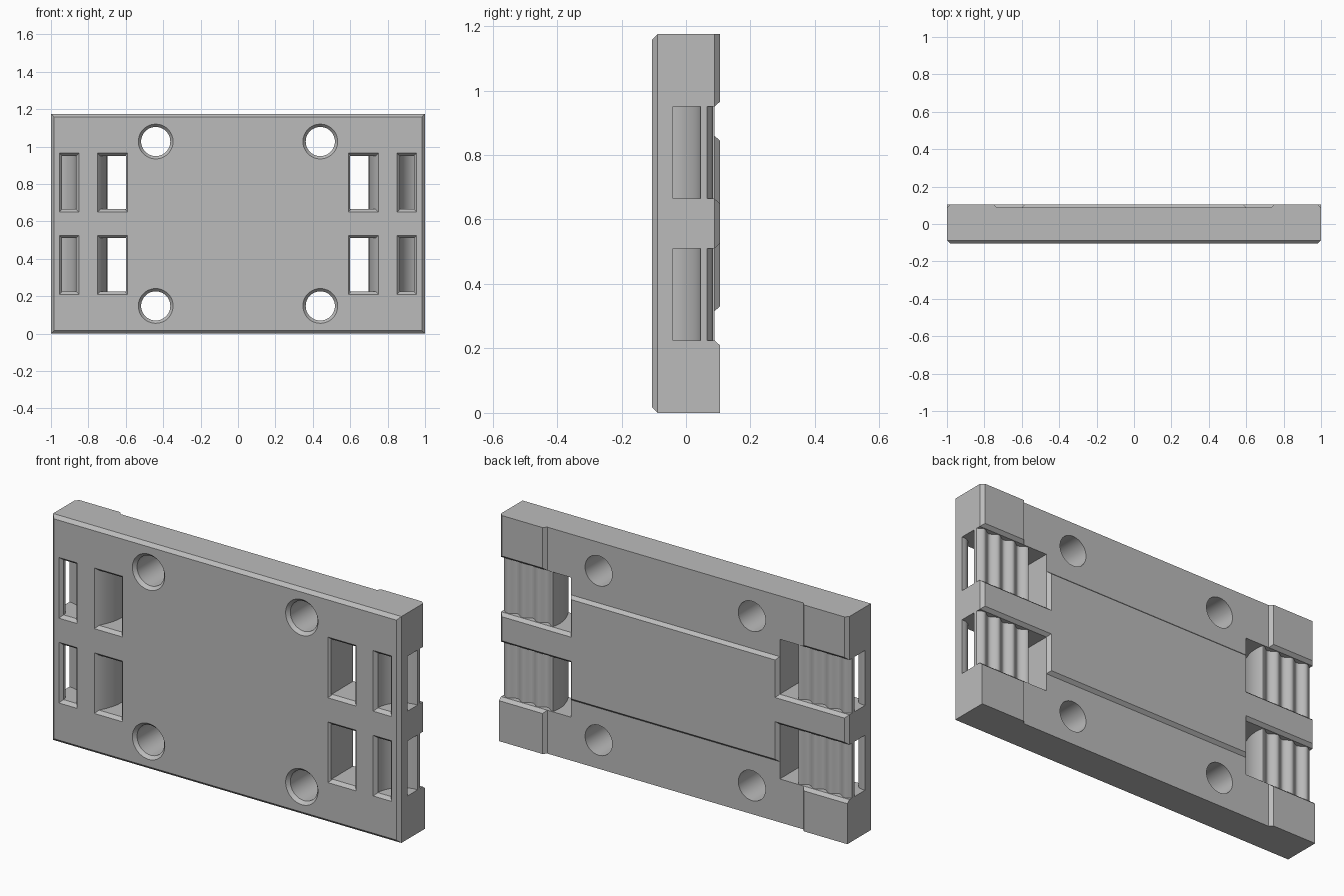
import bpy, bmesh, math

cube = bpy.data.objects.get("Cube")
if cube:
    bpy.data.objects.remove(cube, do_unlink=True)

H, BACK, FRONT = 1.175, 0.105, -0.105   # plate height and faces
LIP = 0.017                             # chamfer size
ROWS = [(0.225, 0.51), (0.665, 0.95)]   # slot rows

grey = bpy.data.materials.new("plain grey")
grey.use_nodes = True
grey.diffuse_color = (0.5, 0.5, 0.5, 1)
grey.node_tree.nodes["Principled BSDF"].inputs["Base Color"].default_value = (0.5, 0.5, 0.5, 1)
cutters = []


def make(name, bm):
    bmesh.ops.recalc_face_normals(bm, faces=bm.faces)
    mesh = bpy.data.meshes.new(name)
    bm.to_mesh(mesh)
    bm.free()
    mesh.materials.append(grey)
    ob = bpy.data.objects.new(name, mesh)
    bpy.context.collection.objects.link(ob)
    return ob


def loft(name, rings, cutter=True):
    """Solid between two matching rings of points."""
    bm = bmesh.new()
    a, b = [[bm.verts.new(p) for p in ring] for ring in rings]
    bm.faces.new(a)
    bm.faces.new(b)
    n = len(a)
    for i in range(n):
        j = (i + 1) % n
        bm.faces.new((a[i], a[j], b[j], b[i]))
    ob = make(name, bm)
    if cutter:
        ob.hide_render = True
        cutters.append(ob)
    return ob


def prism(name, pts, z0, z1, side=1):
    return loft(name, [[(side * x, y, z) for x, y in pts] for z in (z0, z1)])


def rect(x0, x1, z0, z1, y, g=0.0):
    return [(x0 - g, y, z0 - g), (x1 + g, y, z0 - g), (x1 + g, y, z1 + g), (x0 - g, y, z1 + g)]


def flare(name, x0, x1, z0, z1, y0, out, side=1, grow=0.03):
    """Pocket with 45 degree walls that widens outwards."""
    a, b = sorted((side * x0, side * x1))
    return loft(name, [rect(a, b, z0, z1, y0), rect(a, b, z0, z1, y0 + out * 0.034, grow)])


def arc(cx, cy, r, a0, a1, n=14):
    steps = [math.radians(a0 + (a1 - a0) * i / n) for i in range(n + 1)]
    return [(cx + r * math.cos(t), cy + r * math.sin(t)) for t in steps]


# plate with chamfered front rim
plate = loft("mounting_plate", [rect(-1, 1, 0, H, FRONT), rect(-1, 1, 0, H, BACK)], cutter=False)
bm = bmesh.new()
bm.from_mesh(plate.data)
rim = [e for e in bm.edges if all(v.co.y < 0 for v in e.verts)]
bmesh.ops.bevel(bm, geom=rim, offset=LIP, segments=1, affect='EDGES')
bm.to_mesh(plate.data)
bm.free()

# shallow rear recesses above and below the raised centre band
flare("upper_recess", -0.735, 0.735, 0.86, H + 0.2, BACK - LIP, 1)
flare("lower_recess", -0.735, 0.735, -0.2, 0.315, BACK - LIP, 1)

# bolt holes with countersunk fronts
for x in (-0.44, 0.44):
    for z in (0.148, H - 0.148):
        for name, r0, r1, y0, y1 in (("bolt_hole", 0.078, 0.078, -0.2, 0.2),
                                     ("countersink", 0.078, 0.108, FRONT + LIP, FRONT - LIP)):
            loft(name, [[(x + px, y, z + pz) for px, pz in arc(0, 0, r, 0, 352.5, 47)]
                        for r, y in ((r0, y0), (r1, y1))])

# toothed rear trough, joined to the inner through slot
teeth = [(1.1, 0.064)]
for i in range(60):
    x = 1.0 - i * 0.005
    teeth.append((x, 0.073 + 0.011 * math.cos(math.tau * (x - 0.707) / 0.087)))
nose = [(0.70, 0.065), (0.698, 0.04), (0.70, 0.01), (0.707, -0.02), (0.72, -0.055), (0.736, -0.088), (0.736, -0.2)]
trough = [(0.60, -0.2), (0.60, 0.2), (1.1, 0.2)] + teeth + nose

# curved passage from the front outer slot to the end window
passage = ([(0.865, -0.2)] + arc(1.0, -0.09, 0.135, 180, 90) + [(1.1, 0.045), (1.1, -0.04)]
           + arc(0.985, -0.085, 0.045, 90, 180) + [(0.94, -0.2)])

for s in (-1, 1):
    for z0, z1 in ROWS:
        prism("belt_trough", trough, z0, z1, s)
        prism("belt_passage", passage, z0, z1, s)
        flare("rear_lip", 0.60, 1.1, z0, z1, BACK - LIP, 1, s)
        flare("inner_slot_lip", 0.605, 0.736, z0, z1, FRONT + LIP, -1, s)
        flare("outer_slot_lip", 0.865, 0.94, z0, z1, FRONT + LIP, -1, s)
    # chamfered rear end corners, left square at the foot
    prism("corner_chamfer", [(1 - 2 * LIP, BACK + LIP), (1 + LIP, BACK - 2 * LIP), (1.1, 0.2)],
          0.225, H + 0.1, s)

# carve the plate
for c in cutters:
    mod = plate.modifiers.new(c.name, 'BOOLEAN')
    mod.operation, mod.solver, mod.object = 'DIFFERENCE', 'EXACT', c
bpy.context.view_layer.update()
deps = bpy.context.evaluated_depsgraph_get()
carved = bpy.data.meshes.new_from_object(plate.evaluated_get(deps))
plate.modifiers.clear()
plate.data = carved
for c in cutters:
    bpy.data.objects.remove(c, do_unlink=True)
carved.materials.clear()
carved.materials.append(grey)
for p in carved.polygons:
    p.material_index = 0

bpy.ops.object.select_all(action='DESELECT')
plate.select_set(True)
bpy.context.view_layer.objects.active = plate
bpy.ops.object.shade_smooth_by_angle(angle=math.radians(28))
